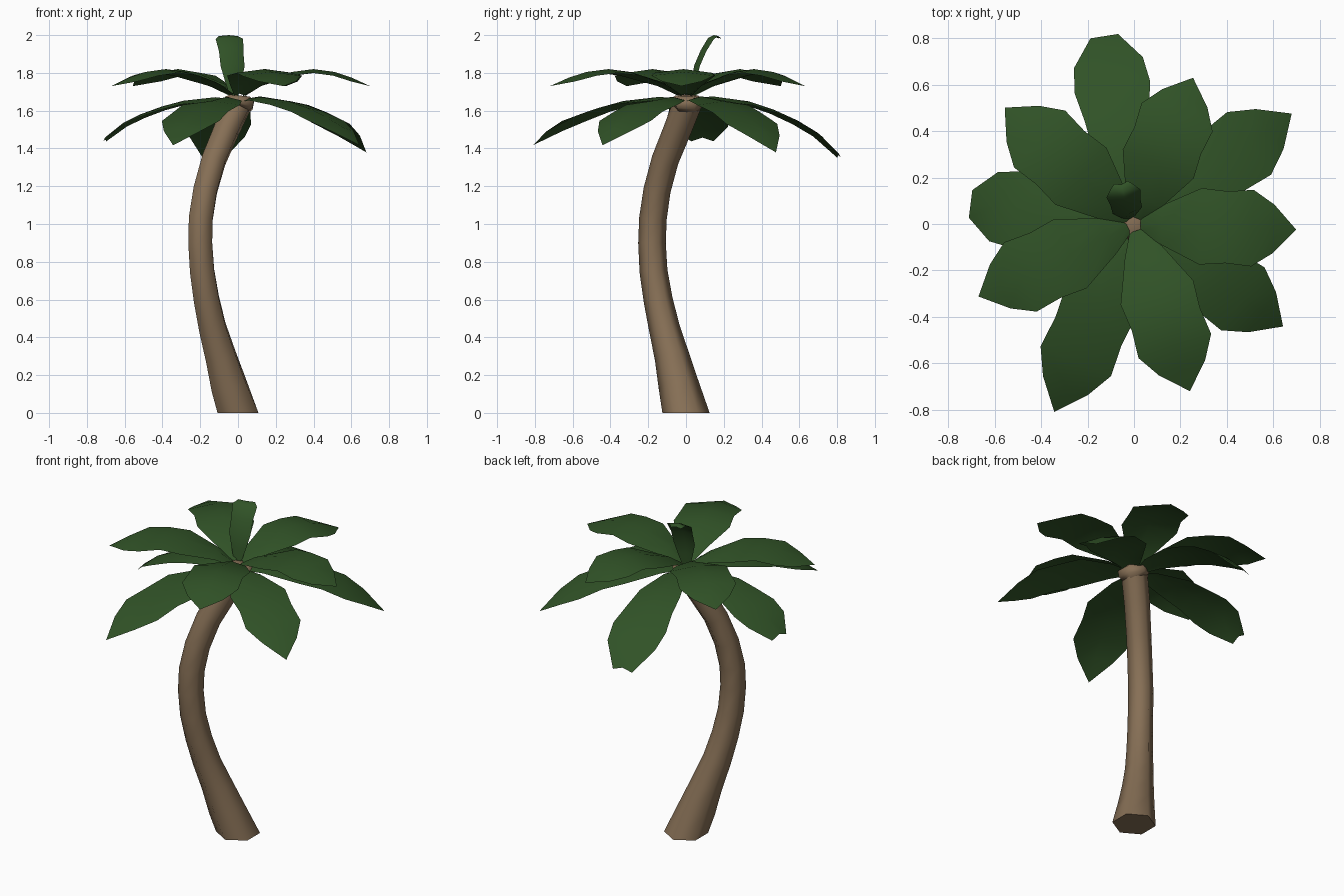
import bpy, bmesh, math
from mathutils import Vector

cube = bpy.data.objects.get("Cube")
if cube:
    bpy.data.objects.remove(cube, do_unlink=True)


def material(name, rgb):
    m = bpy.data.materials.new(name)
    m.use_nodes = True
    m.diffuse_color = (*rgb, 1)
    m.node_tree.nodes["Principled BSDF"].inputs["Base Color"].default_value = (*rgb, 1)
    return m


bark = material("bark_brown", (0.24, 0.16, 0.092))
green = material("leaf_green", (0.03, 0.085, 0.02))


def finish(name, bm, mat):
    mesh = bpy.data.meshes.new(name)
    bm.to_mesh(mesh)
    bm.free()
    mesh.materials.append(mat)
    mesh.shade_smooth()
    mesh.set_sharp_from_angle(angle=math.radians(65))
    obj = bpy.data.objects.new(name, mesh)
    bpy.context.collection.objects.link(obj)


def tube(name, path, sides=6):
    """Six-sided tube through (x, y, z, radius) stations, rings square to the path."""
    bm = bmesh.new()
    pts = [Vector(p[:3]) for p in path]
    rings = []
    for i, p in enumerate(pts):
        t = pts[min(i + 1, len(pts) - 1)] - pts[max(i - 1, 0)]
        t = Vector((0, 0, 1)) if p.z == 0 else t.normalized()
        u = (Vector((1, 0, 0)) - t * t.x).normalized()
        v = t.cross(u)
        angles = [math.pi / 2 + math.tau * k / sides for k in range(sides)]
        rings.append([bm.verts.new(p + path[i][3] * (u * math.cos(a) + v * math.sin(a)))
                      for a in angles])
    for a, b in zip(rings, rings[1:]):
        for k in range(sides):
            n = (k + 1) % sides
            bm.faces.new((a[k], a[n], b[n], b[k]))
    bm.faces.new(rings[0][::-1])
    bm.faces.new(rings[-1])
    finish(name, bm, bark)


# Curved trunk and the flared collar under the leaves
tube("trunk", [(0, 0, 0, .125), (-.05, -.04, .15, .107), (-.092, -.075, .3, .092),
               (-.135, -.115, .45, .082), (-.167, -.148, .6, .077),
               (-.19, -.172, .75, .074), (-.2, -.18, .9, .073),
               (-.197, -.175, 1.03, .073), (-.173, -.153, 1.18, .072),
               (-.128, -.11, 1.34, .072), (-.06, -.045, 1.5, .074),
               (0, .005, 1.63, .076)])
tube("collar", [(-.005, 0, 1.62, .074), (.003, .003, 1.635, .09),
                (.008, .005, 1.66, .09), (.01, .005, 1.68, .06)])


def leaf(name, angle, rows, droop, base=(0, 0)):
    """Folded leaf from (reach, height, half width) rows; droop moves its edges."""
    bm = bmesh.new()
    a = math.radians(angle)
    out, side = Vector((math.cos(a), math.sin(a), 0)), Vector((-math.sin(a), math.cos(a), 0))
    strips = []
    for reach, height, width in rows:
        mid = Vector((*base, height)) + out * reach
        fall = (out * droop[0] + Vector((0, 0, droop[1]))) * min(1, width / .05)
        strips.append([bm.verts.new(mid + side * width * s + fall * abs(s))
                       for s in (-1, 0, 1)])
    for p, q in zip(strips, strips[1:]):
        for k in (0, 1):
            bm.faces.new((p[k], q[k], q[k + 1], p[k + 1]))
    bmesh.ops.remove_doubles(bm, verts=bm.verts, dist=.0005)
    finish(name, bm, green)


# Crown tiers: stations along the leaf, heights above the root, outline widths
stations = (.04, .17, .41, .57, .73, .86, 1)
low = (1.66, [0, .015, -.01, -.05, -.105, -.165, -.27])
high = (1.69, [0, .06, .115, .13, .115, .085, .04])
pointed = (.03, .085, .165, .155, .165, .105, 0)
blunt = (.03, .07, .125, .14, .165, .15, .06)

# name, heading, length, tier, outline, amount of bend
crown = [
    ("low_leaf_back", 99, .82, low, blunt, 1.07),
    ("low_leaf_back_left", 35, .83, low, pointed, 1.04),
    ("low_leaf_front_left", -34.5, .78, low, pointed, .9),
    ("low_leaf_front_right", -113, .88, low, pointed, .9),
    ("low_leaf_right", 173, .71, low, blunt, .75),
    ("high_leaf_back_left", 68, .68, high, pointed, 1),
    ("high_leaf_left", -2, .7, high, pointed, 1),
    ("high_leaf_front", -71.5, .76, high, pointed, 1),
    ("high_leaf_front_right", 205, .74, high, pointed, 1),
    ("high_leaf_back_right", 138, .75, high, pointed, 1),
]
for name, heading, length, (root, heights), outline, bend in crown:
    rows = [(s * length, root + h * bend, w)
            for s, h, w in zip(stations, heights, outline)]
    leaf(name, heading, rows, (0, -.02))

# Young upright leaf in the middle
leaf("upright_leaf", 103,
     [(.02, 1.67, .02), (.03, 1.76, .045), (.045, 1.84, .065), (.08, 1.92, .066),
      (.12, 1.985, .075), (.15, 2.0, .05), (.175, 1.985, .03)], (.015, -.005), (-.015, 0))
